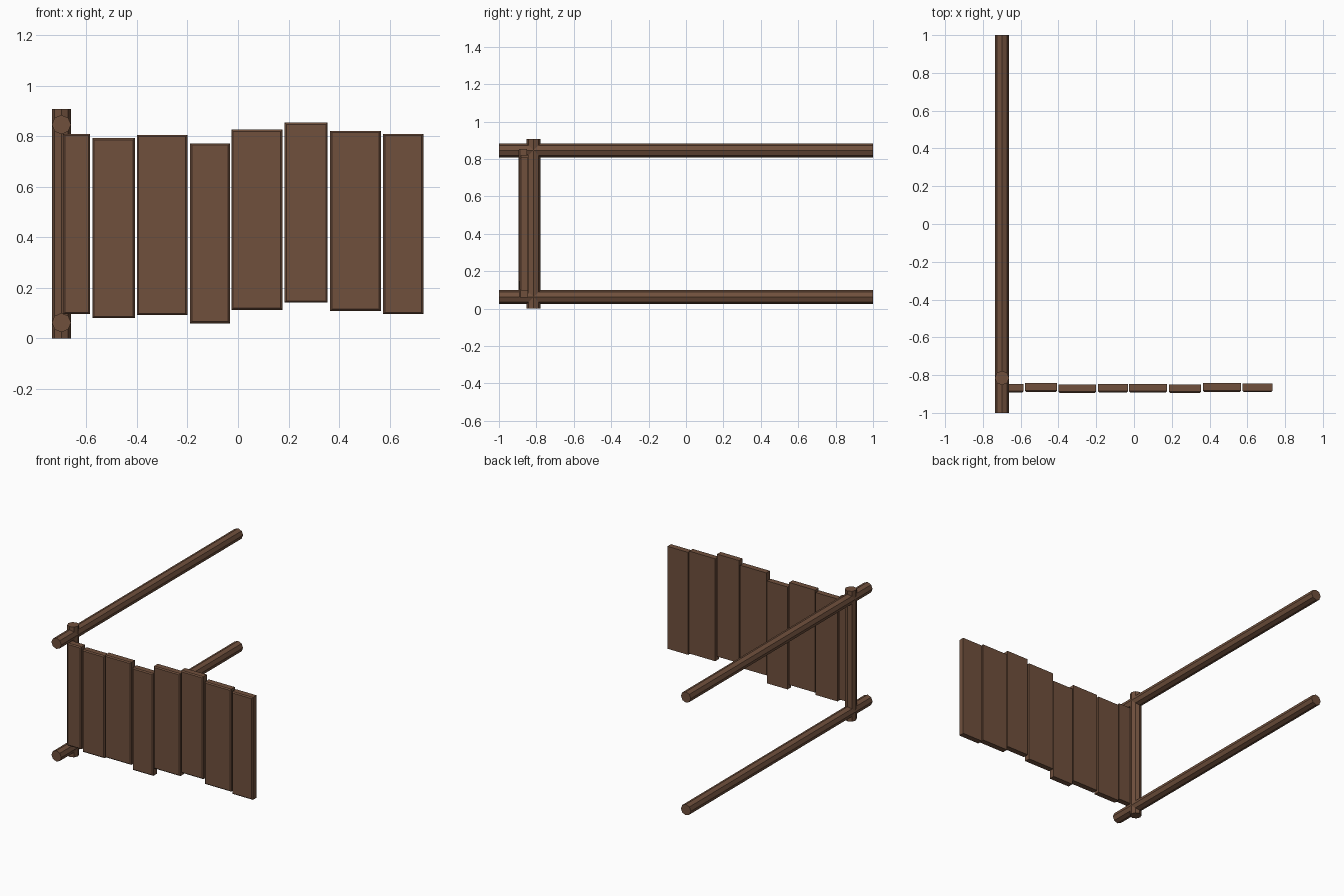
import bpy, bmesh, math
from mathutils import Matrix, Vector

if "Cube" in bpy.data.objects:
    bpy.data.objects.remove(bpy.data.objects["Cube"])

wood = bpy.data.materials.new("brown wood")
wood.diffuse_color = (0.16, 0.08, 0.046, 1)
wood.use_nodes = True
wood.node_tree.nodes["Principled BSDF"].inputs["Base Color"].default_value = wood.diffuse_color


def finish(bm, name):
    bmesh.ops.recalc_face_normals(bm, faces=bm.faces)
    mesh = bpy.data.meshes.new(name)
    bm.to_mesh(mesh)
    bm.free()
    mesh.materials.append(wood)
    bpy.context.collection.objects.link(bpy.data.objects.new(name, mesh))


def pole(name, center, length, radius, rotation):
    bm = bmesh.new()
    bmesh.ops.create_cone(bm, cap_ends=True, segments=8, radius1=radius,
                          radius2=radius, depth=length,
                          matrix=Matrix.Translation(center) @ rotation)
    finish(bm, name)


def plank(name, x0, x1, z0, z1, back):
    # box whose front face has chamfered edges
    depth = 0.046
    bm = bmesh.new()
    m = Matrix.Translation(((x0 + x1) / 2, back - depth / 2, (z0 + z1) / 2))
    bmesh.ops.create_cube(bm, size=1, matrix=m @ Matrix.Diagonal((x1 - x0, depth, z1 - z0, 1)))
    front = min(bm.faces, key=lambda f: f.calc_center_median().y)
    bmesh.ops.bevel(bm, geom=list(front.edges), offset=0.007, segments=1,
                    affect='EDGES', profile=0.5)
    finish(bm, name)


# Upright post and the two long rails
pole("corner_post", Vector((-0.699, -0.815, 0.4535)), 0.907, 0.038, Matrix())
for name, z in (("lower_rail", 0.062), ("upper_rail", 0.846)):
    pole(name, Vector((-0.699, 0, z)), 2.0, 0.038, Matrix.Rotation(math.pi / 2, 4, 'X'))

# Uneven planks: left, right, bottom, back y
planks = [
    (-0.692, -0.585, 0.096, -0.846),
    (-0.577, -0.408, 0.080, -0.843),
    (-0.400, -0.200, 0.092, -0.849),
    (-0.190, -0.032, 0.059, -0.846),
    (-0.026, 0.176, 0.113, -0.846),
    (0.185, 0.355, 0.141, -0.849),
    (0.365, 0.566, 0.108, -0.843),
    (0.574, 0.734, 0.096, -0.844),
]
for i, (x0, x1, z0, back) in enumerate(planks):
    plank(f"fence_plank_{i + 1}", x0, x1, z0, z0 + 0.713, back)
